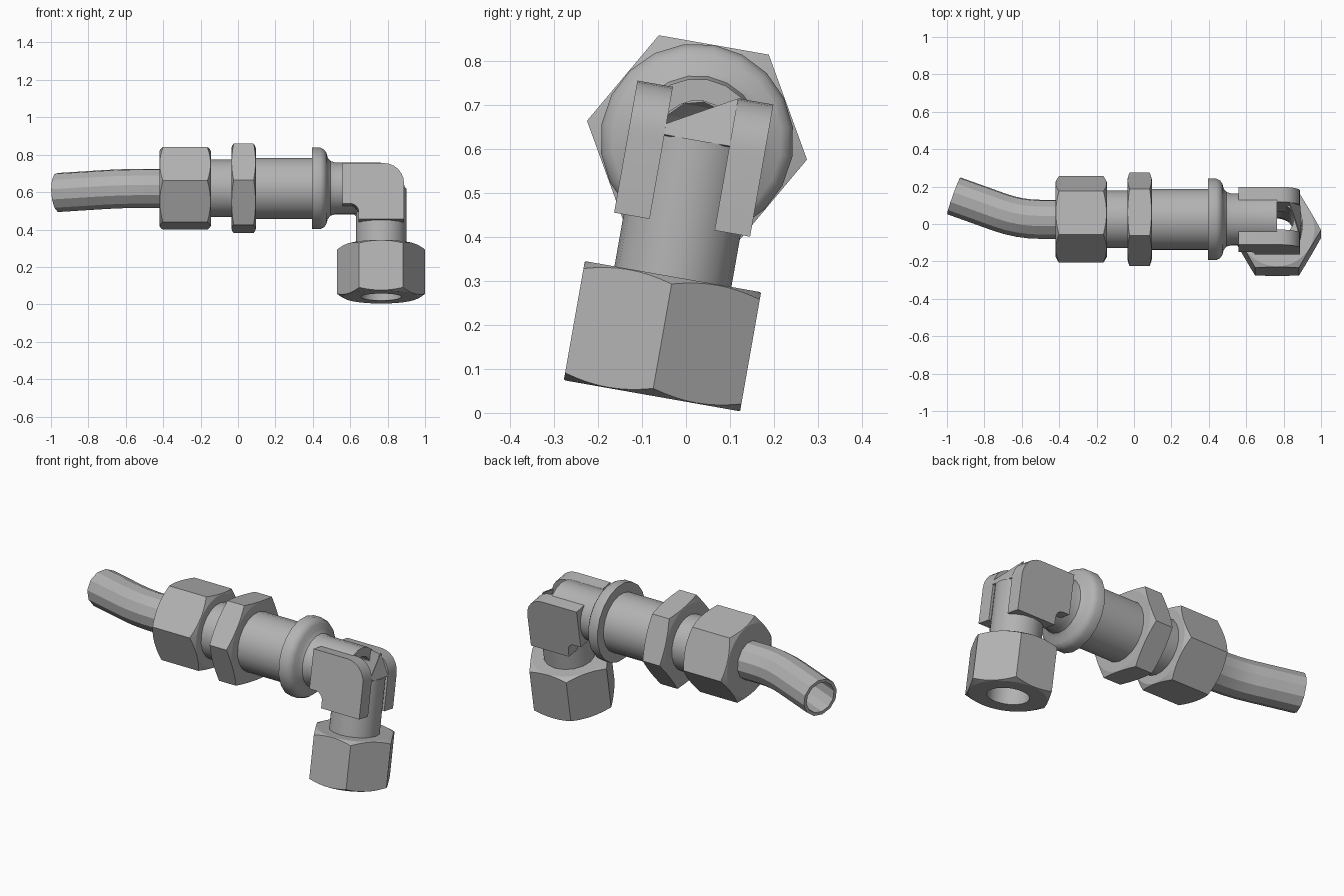
import bpy
import bmesh
from math import sin, cos, pi, radians
from mathutils import Matrix, Vector

cube = bpy.data.objects.get("Cube")
if cube:
    bpy.data.objects.remove(cube, do_unlink=True)

STEEL = (0.45, 0.45, 0.45, 1)
steel = bpy.data.materials.new("grey steel")
steel.use_nodes = True
steel.diffuse_color = STEEL
steel.node_tree.nodes["Principled BSDF"].inputs["Base Color"].default_value = STEEL

# The whole fitting leans ten degrees about its long axis
PLACE = Matrix.Translation((0, 0.025, 0.62)) @ Matrix.Rotation(radians(-10), 4, 'X')
STEM_X = 0.765


def finish(name, bm, smooth=None):
    """Turn a bmesh into a placed, coloured object."""
    bmesh.ops.recalc_face_normals(bm, faces=bm.faces)
    mesh = bpy.data.meshes.new(name)
    bm.to_mesh(mesh)
    bm.free()
    obj = bpy.data.objects.new(name, mesh)
    bpy.context.collection.objects.link(obj)
    obj.matrix_world = PLACE
    mesh.materials.append(steel)
    if smooth:
        activate(obj)
        bpy.ops.object.shade_smooth_by_angle(angle=radians(smooth))
    return obj


def activate(obj):
    bpy.ops.object.select_all(action='DESELECT')
    obj.select_set(True)
    bpy.context.view_layer.objects.active = obj


def skin(name, rings, smooth=None):
    """Join a closed loop of rings into a hollow tube."""
    bm = bmesh.new()
    loops = [[bm.verts.new(p) for p in ring] for ring in rings]
    for i, a in enumerate(loops):
        b = loops[(i + 1) % len(loops)]
        for j in range(len(a)):
            k = (j + 1) % len(a)
            bm.faces.new((a[j], a[k], b[k], b[j]))
    return finish(name, bm, smooth)


def lathe(name, profile, sides, upright=False, smooth=None):
    """Revolve closed (axial, radius) points about the long axis or the stem axis."""
    rings = []
    for a, r in profile:
        ring = []
        for j in range(sides):
            u, v = r * cos(2 * pi * j / sides), r * sin(2 * pi * j / sides)
            ring.append((STEM_X + u, v, a) if upright else (a, u, v))
        rings.append(ring)
    return skin(name, rings, smooth)


def hex_nut(name, start, end, radius, bore, chamfer, upright=False):
    """Hexagonal prism trimmed by a chamfered, bored turning."""
    lo, hi = start - 0.05, end + 0.05
    nut = lathe(name, [(lo, 0.03), (lo, radius), (hi, radius), (hi, 0.03)], 6, upright)
    rim, big = radius * 0.85, radius * 1.01
    turning = lathe(name + "_cutter", [
        (start, bore), (start, rim), (start + chamfer, big),
        (end - chamfer, big), (end, rim), (end, bore)], 48, upright)
    turning.hide_render = True
    mod = nut.modifiers.new("trim", 'BOOLEAN')
    mod.operation = 'INTERSECT'
    mod.solver = 'EXACT'
    mod.object = turning
    activate(nut)
    bpy.ops.object.modifier_apply(modifier=mod.name)
    bpy.data.objects.remove(turning, do_unlink=True)
    activate(nut)
    bpy.ops.object.shade_smooth_by_angle(angle=radians(12))


def arc(cx, cz, r, start, end, steps=6):
    angles = [radians(start + (end - start) * i / steps) for i in range(steps + 1)]
    return [(cx + r * cos(t), cz + r * sin(t)) for t in angles]


def slab(name, outline, y0, y1):
    """Extrude an x-z outline between two y positions."""
    bm = bmesh.new()
    face = bm.faces.new([bm.verts.new((x, y0, z)) for x, z in outline])
    out = bmesh.ops.extrude_face_region(bm, geom=[face])
    verts = [g for g in out["geom"] if isinstance(g, bmesh.types.BMVert)]
    bmesh.ops.translate(bm, verts=verts, vec=(0, y1 - y0, 0))
    return finish(name, bm, 20)


# Bent, hollow pipe
BEND, BEND_START, BEND_RADIUS = radians(20), -0.5, 0.64
path = [(Vector((-0.3, 0, 0)), 0)]
for i in range(5):
    t = BEND * i / 4
    path.append((Vector((BEND_START - BEND_RADIUS * sin(t),
                         BEND_RADIUS * (1 - cos(t)), 0)), t))
path.append((path[-1][0] + 0.26 * Vector((-cos(BEND), sin(BEND), 0)), BEND))


def pipe_rings(radius, sides=12):
    for centre, t in path:
        across = Vector((sin(t), cos(t), 0))
        yield [centre + radius * (across * cos(2 * pi * j / sides)
               + Vector((0, 0, sin(2 * pi * j / sides)))) for j in range(sides)]


skin("bent_pipe", list(pipe_rings(0.106)) + list(pipe_rings(0.088))[::-1], 15)

# Straight body with collar, ending in the elbow's horizontal arm
lathe("body", [
    (-0.3, 0.09), (-0.3, 0.155), (0.03, 0.155), (0.03, 0.165), (0.395, 0.165),
    (0.395, 0.22), (0.44, 0.22), (0.46, 0.21), (0.472, 0.193), (0.48, 0.165),
    (0.495, 0.147), (0.52, 0.14), (STEM_X, 0.14), (STEM_X, 0.09)], 20, smooth=30)

# Vertical stem
lathe("stem", [(0, 0.09), (0, 0.135), (-0.45, 0.135), (-0.45, 0.09)],
      16, upright=True, smooth=30)

# Nuts
hex_nut("pipe_nut", -0.42, -0.145, 0.235, 0.1, 0.02)
hex_nut("lock_nut", -0.035, 0.095, 0.254, 0.14, 0.012)
hex_nut("stem_nut", -0.59, -0.315, 0.235, 0.108, 0.018, upright=True)

# Pair of L-shaped cheeks on the elbow
outline = ([(0.56, 0.11), (0.56, -0.11)] + arc(0.6, -0.155, 0.045, 90, 0)
           + [(0.645, -0.195), (0.888, -0.195)] + arc(0.778, 0, 0.11, 0, 90))
for side, label in ((1, "left"), (-1, "right")):
    slab("elbow_cheek_" + label, outline, side * 0.075, side * 0.157)

# Partial web closing the lower corner of the elbow
bm = bmesh.new()
corners = [(0.89, -0.076, 0), (0.89, 0.076, 0), (0.83, 0.076, 0.11), (0.885, -0.076, 0.025)]
bm.faces.new([bm.verts.new(p) for p in corners])
web = finish("corner_web", bm)
web.modifiers.new("thickness", 'SOLIDIFY').thickness = 0.006
